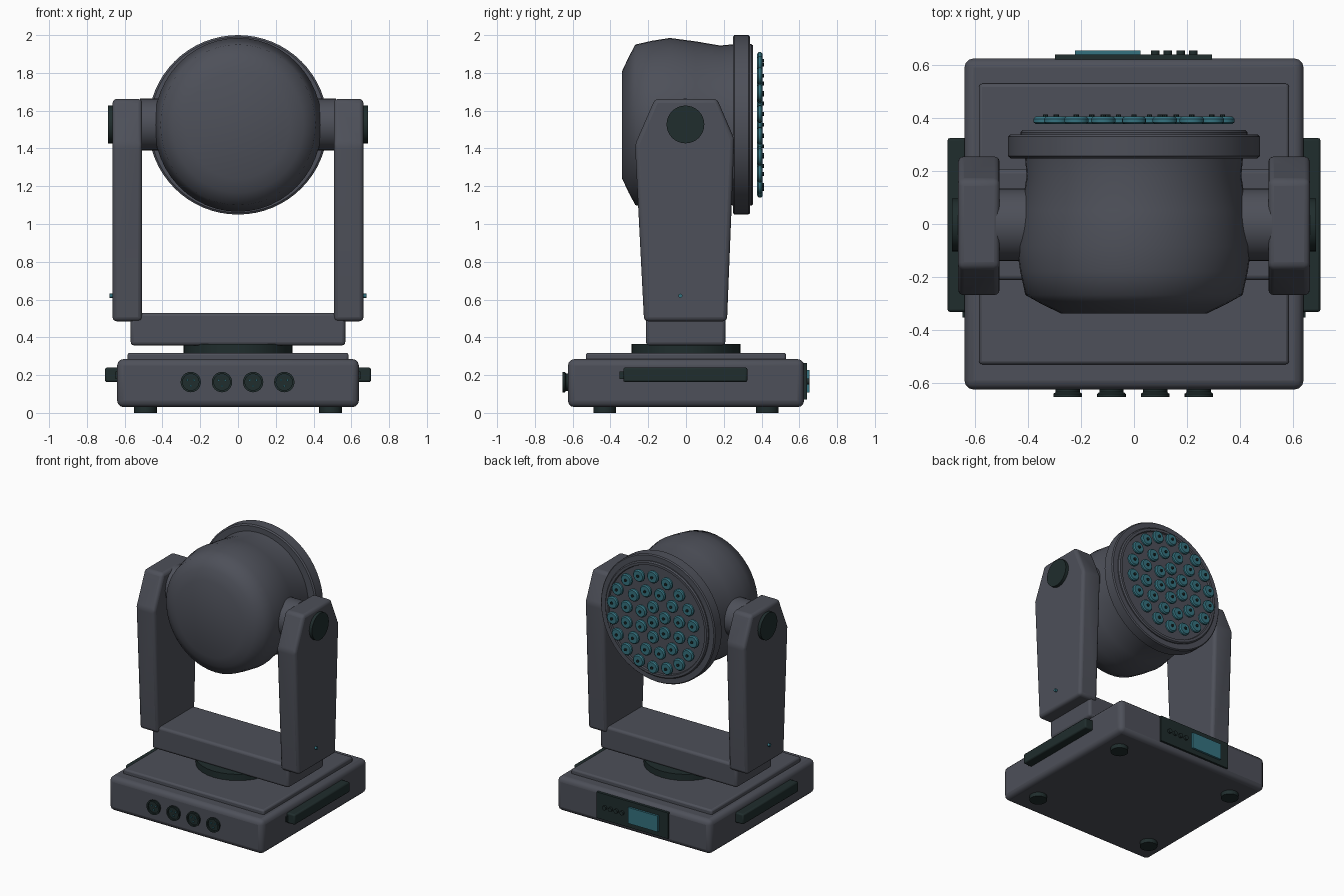
import bpy, bmesh, math
from mathutils import Matrix, Vector

if "Cube" in bpy.data.objects:
    bpy.data.objects.remove(bpy.data.objects["Cube"])


def material(name, rgb):
    m = bpy.data.materials.new(name)
    m.diffuse_color = (*rgb, 1)
    m.use_nodes = True
    m.node_tree.nodes["Principled BSDF"].inputs["Base Color"].default_value = m.diffuse_color
    return m


GREY = material("slate grey", (0.075, 0.08, 0.1))
DARK = material("dark green black", (0.014, 0.026, 0.026))
TEAL = material("teal", (0.035, 0.17, 0.215))


def finish(name, bm, mat, bevel=0, segments=3, angle=35):
    bmesh.ops.recalc_face_normals(bm, faces=bm.faces)
    mesh = bpy.data.meshes.new(name)
    bm.to_mesh(mesh)
    bm.free()
    mesh.materials.append(mat)
    ob = bpy.data.objects.new(name, mesh)
    bpy.context.collection.objects.link(ob)
    if bevel:
        mod = ob.modifiers.new("Bevel", "BEVEL")
        mod.width, mod.segments = bevel, segments
        mod.limit_method, mod.angle_limit = "ANGLE", math.radians(20)
    bpy.ops.object.select_all(action="DESELECT")
    bpy.context.view_layer.objects.active = ob
    ob.select_set(True)
    bpy.ops.object.shade_smooth_by_angle(angle=math.radians(angle))
    return ob


def box(name, lo, hi, mat, bevel=0, segments=3):
    lo, hi = Vector(lo), Vector(hi)
    bm = bmesh.new()
    bmesh.ops.create_cube(bm, size=1, matrix=Matrix.Translation((lo + hi) / 2)
                          @ Matrix.Diagonal((*(hi - lo), 1)))
    return finish(name, bm, mat, bevel, segments)


def lathe(name, profile, mat, axis="Z", spots=((0, 0, 0),), n=24, angle=35, squash=1):
    """Revolve (radius, height) points around an axis at each spot."""
    turn = {"Z": Matrix(), "Y": Matrix.Rotation(-math.pi / 2, 4, "X"),
            "X": Matrix.Rotation(math.pi / 2, 4, "Y")}[axis]
    bm = bmesh.new()
    for spot in spots:
        rings = []
        for r, h in profile:
            pts = [(r * squash * math.cos(2 * math.pi * i / n),
                    r * math.sin(2 * math.pi * i / n), h) for i in range(n)]
            rings.append([bm.verts.new(turn @ Vector(p) + Vector(spot)) for p in pts])
        for a, b in zip(rings, rings[1:]):
            for i in range(n):
                j = (i + 1) % n
                bm.faces.new((a[i], a[j], b[j], b[i]))
        bm.faces.new(rings[0])
        bm.faces.new(rings[-1])
    return finish(name, bm, mat, angle=angle)


def rod(name, r, h0, h1, mat, **kw):
    return lathe(name, [(r, h0), (r, h1)], mat, **kw)


# Base with stepped lid and rubber feet
box("base", (-0.64, -0.625, 0.03), (0.64, 0.625, 0.285), GREY, 0.035)
box("base_lid", (-0.585, -0.53, 0.27), (0.585, 0.53, 0.318), GREY, 0.012, 2)
rod("feet", 0.06, 0, 0.045, DARK,
    spots=[(x, y, 0) for x in (-0.49, 0.49) for y in (-0.43, 0.43)])
rod("turntable", 0.288, 0.31, 0.365, DARK, n=32)

# Yoke crossbar
box("yoke_crossbar", (-0.568, -0.212, 0.357), (0.568, 0.208, 0.53), GREY, 0.018)

# Mirrored side parts: arms, caps, hubs, indicators and carry handles
arm_profile = [(-0.222, 0.485), (0.217, 0.485), (0.256, 1.45), (0.165, 1.662),
               (-0.165, 1.662), (-0.27, 1.42)]
for s, side in ((-1, "left"), (1, "right")):
    bm = bmesh.new()
    face = bm.faces.new([bm.verts.new((s * 0.507, y, z)) for y, z in arm_profile])
    out = bmesh.ops.extrude_face_region(bm, geom=[face])
    bmesh.ops.translate(bm, vec=(s * 0.157, 0, 0),
                        verts=[v for v in out["geom"] if isinstance(v, bmesh.types.BMVert)])
    finish(side + "_arm", bm, GREY, 0.022, 3)
    spot = [(0, -0.003, 1.527)]
    rod(side + "_pivot_cap", 0.1, s * 0.65, s * 0.687, DARK, axis="X", spots=spot, n=32)
    rod(side + "_pivot_hub", 0.137, s * 0.36, s * 0.52, GREY, axis="X", spots=spot, n=32)
    rod(side + "_indicator", 0.011, s * 0.655, s * 0.68, TEAL, axis="X",
        spots=[(0, -0.03, 0.62)], n=12)
    xs = sorted((s * 0.63, s * 0.704))
    box(side + "_handle", (xs[0], -0.332, 0.163), (xs[1], 0.325, 0.24), DARK, 0.01, 2)
    xs = sorted((s * 0.63, s * 0.648))
    box(side + "_handle_tab", (xs[0], -0.352, 0.18), (xs[1], -0.32, 0.22), DARK)

# Lamp head: rounded shell, bezel ring and recessed front lip
head = [(0, 0, 1.525)]
lathe("head_shell", [(0.285, -0.338), (0.36, -0.303), (0.425, -0.268), (0.445, -0.18),
                     (0.46, -0.085), (0.442, 0.05), (0.42, 0.18), (0.428, 0.27)],
      GREY, axis="Y", spots=head, n=48, angle=62, squash=0.965)
lathe("head_bezel", [(0.465, 0.248), (0.475, 0.256), (0.475, 0.33), (0.468, 0.338)],
      GREY, axis="Y", spots=head, n=64)
lathe("head_lip", [(0.428, 0.32), (0.428, 0.346), (0.42, 0.355), (0.402, 0.355),
                   (0.398, 0.342)], GREY, axis="Y", spots=head, n=64)

# Lenses in concentric rings, each with a small centre pip
lens_spots = [(0, 0, 1.525)]
for ring, count in ((1, 6), (2, 12), (3, 18)):
    for i in range(count):
        a = 2 * math.pi * (i + 0.5) / count
        lens_spots.append((0.113 * ring * math.cos(a), 0, 1.525 + 0.113 * ring * math.sin(a)))
lathe("lenses", [(0.036, 0.377), (0.046, 0.384), (0.046, 0.397), (0.038, 0.405)],
      TEAL, axis="Y", spots=lens_spots, n=16)
rod("lens_pips", 0.01, 0.4, 0.414, DARK, axis="Y", spots=lens_spots, n=8)

# Round sockets on the front of the base
sockets = [(x, 0, 0.163) for x in (-0.25, -0.085, 0.08, 0.245)]
lathe("sockets", [(0.046, -0.61), (0.046, -0.635), (0.054, -0.641), (0.054, -0.653),
                  (0.043, -0.653), (0.043, -0.642)], DARK, axis="Y", spots=sockets)
pins = [(x + 0.02 * math.cos(a), 0, z + 0.02 * math.sin(a)) for x, y, z in sockets
        for a in (math.pi / 6, math.pi * 5 / 6, math.pi * 1.5)]
rod("socket_pins", 0.006, -0.64, -0.65, TEAL, axis="Y", spots=pins, n=8)

# Control panel on the back of the base
box("control_panel", (-0.298, 0.61, 0.07), (0.295, 0.64, 0.265), DARK)
box("display", (-0.222, 0.63, 0.107), (0.025, 0.655, 0.227), TEAL)
rod("panel_buttons", 0.016, 0.63, 0.655, DARK, axis="Y", n=12,
    spots=[(x, 0, 0.167) for x in (0.08, 0.128, 0.176, 0.224)])
